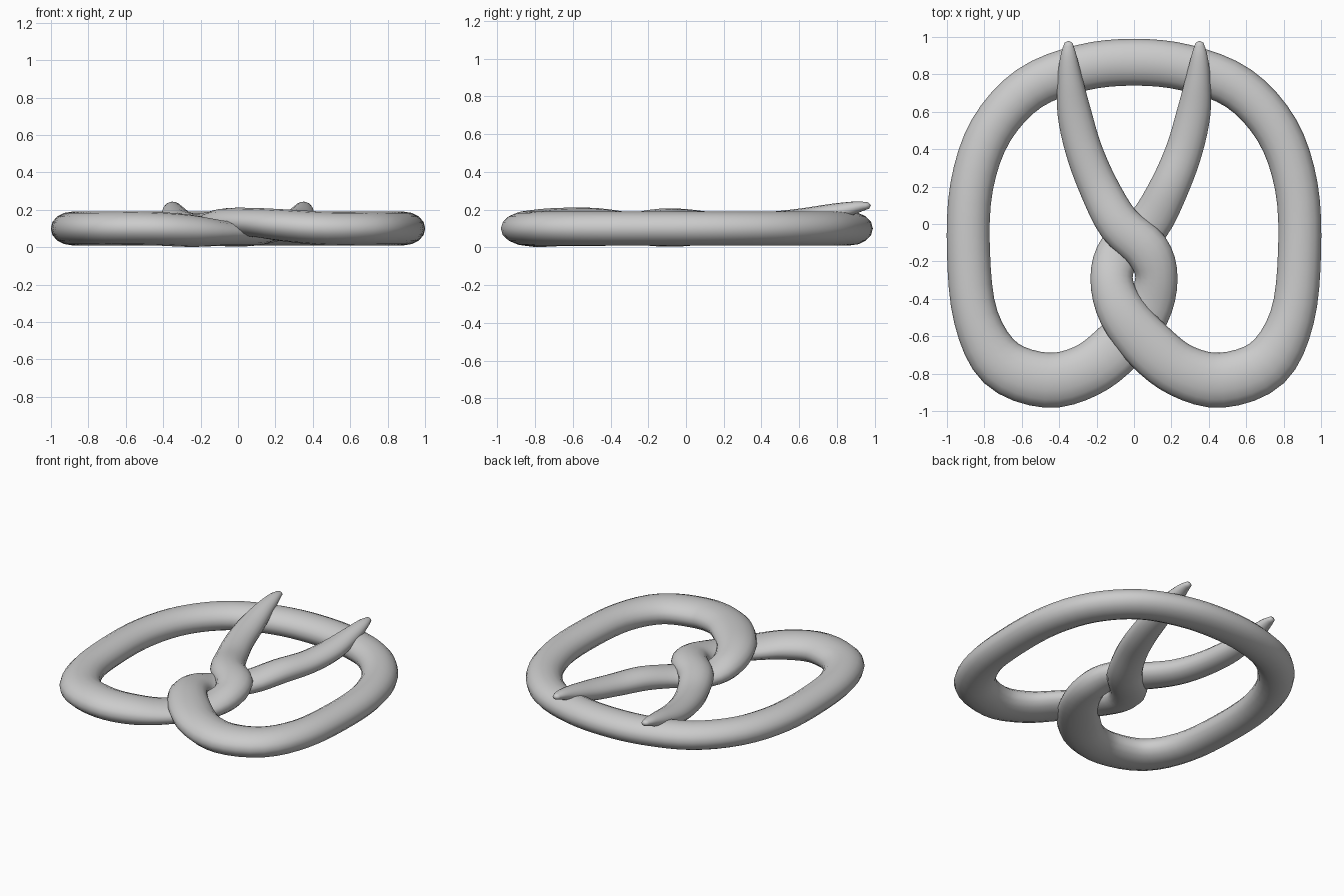
import bpy, bmesh, math
from mathutils import Vector

if "Cube" in bpy.data.objects:
    bpy.data.objects.remove(bpy.data.objects["Cube"])

dough = bpy.data.materials.new("pale grey dough")
dough.use_nodes = True
COLOUR = (0.6, 0.6, 0.6, 1)
dough.diffuse_color = COLOUR
dough.node_tree.nodes["Principled BSDF"].inputs["Base Color"].default_value = COLOUR

SIDES, STEPS = 16, 4

# Free end on the right: x, y, z, half width, half height
ARM = [(.35, .968, .222, .022, .017), (.35, .9, .212, .043, .032),
       (.343, .78, .18, .066, .052), (.32, .6, .14, .09, .065),
       (.27, .4, .115, .098, .07), (.19, .2, .105, .105, .075)]
# Twist around the other strand: x, y, half width
TWIST = [(.08, .0, .115), (-.07, -.14, .12), (-.12, -.29, .113), (-.065, -.47, .128)]
TWIST_UNDER_OVER = [(.075, .068), (.07, .065), (.1, .08), (.13, .078)]
TWIST_OVER_UNDER = [(.125, .078), (.13, .075), (.1, .08), (.075, .068)]
# Outer loop from the lower crossing round to the back
LOOP = [(.47, -.835, .1, .147, .09), (.71, -.745, .1, .14, .09),
        (.845, -.5, .1, .12, .09), (.885, -.15, .1, .115, .09),
        (.868, .2, .1, .115, .09), (.765, .5, .1, .118, .09),
        (.56, .725, .1, .12, .09), (.28, .835, .1, .124, .09)]
BACK = (0, .865, .1, .125, .09)


def strand(twist_heights, crossing):
    twist = [(x, y, z, w, h) for (x, y, w), (z, h) in zip(TWIST, twist_heights)]
    return ARM + twist + [(.085, -.655) + crossing] + \
        [(.255, -.785, (crossing[0] + .1) / 2, .143, .086)] + LOOP


def smooth_path(points):
    # Catmull-Rom interpolation of position and section together
    pts = [Vector(p) for p in points]
    pts = [2 * pts[0] - pts[1]] + pts + [2 * pts[-1] - pts[-2]]
    out = []
    for i in range(1, len(pts) - 2):
        a, b, c, d = pts[i - 1:i + 3]
        for s in range(STEPS):
            t = s / STEPS
            out.append(.5 * (2 * b + (c - a) * t + (2 * a - 5 * b + 4 * c - d) * t ** 2
                             + (3 * b - a - 3 * c + d) * t ** 3))
    return out + [pts[-2]]


# One continuous rope: right end, right loop, back, left loop, left end
right = strand(TWIST_UNDER_OVER, (.132, .078, ) and (.132, .142, .078))
left = [(-p[0],) + p[1:] for p in strand(TWIST_OVER_UNDER, (.075, .142, .068))]
path = smooth_path(right + [BACK] + left[::-1])

bm = bmesh.new()
rings = []
for i, p in enumerate(path):
    before, after = path[max(i - 1, 0)], path[min(i + 1, len(path) - 1)]
    along = Vector((after - before)[:3]).normalized()
    across = along.cross(Vector((0, 0, 1))).normalized()
    up = across.cross(along)
    ring = []
    for k in range(SIDES):
        a = math.tau * k / SIDES
        ring.append(bm.verts.new(Vector(p[:3]) + across * p[3] * math.cos(a) + up * p[4] * math.sin(a)))
    rings.append(ring)
for r, q in zip(rings, rings[1:]):
    for k in range(SIDES):
        n = (k + 1) % SIDES
        bm.faces.new((r[k], r[n], q[n], q[k]))

# Rounded tips
for ring, inner in ((rings[0], rings[1]), (rings[-1], rings[-2])):
    centre = sum((v.co for v in ring), Vector()) / SIDES
    inside = sum((v.co for v in inner), Vector()) / SIDES
    tip = bm.verts.new(centre + (centre - inside).normalized() * .012)
    for k in range(SIDES):
        bm.faces.new((ring[k], ring[(k + 1) % SIDES], tip))
bmesh.ops.recalc_face_normals(bm, faces=bm.faces)

mesh = bpy.data.meshes.new("pretzel_rope")
bm.to_mesh(mesh)
bm.free()
mesh.materials.append(dough)
mesh.shade_smooth()
rope = bpy.data.objects.new("pretzel_rope", mesh)
bpy.context.collection.objects.link(rope)
